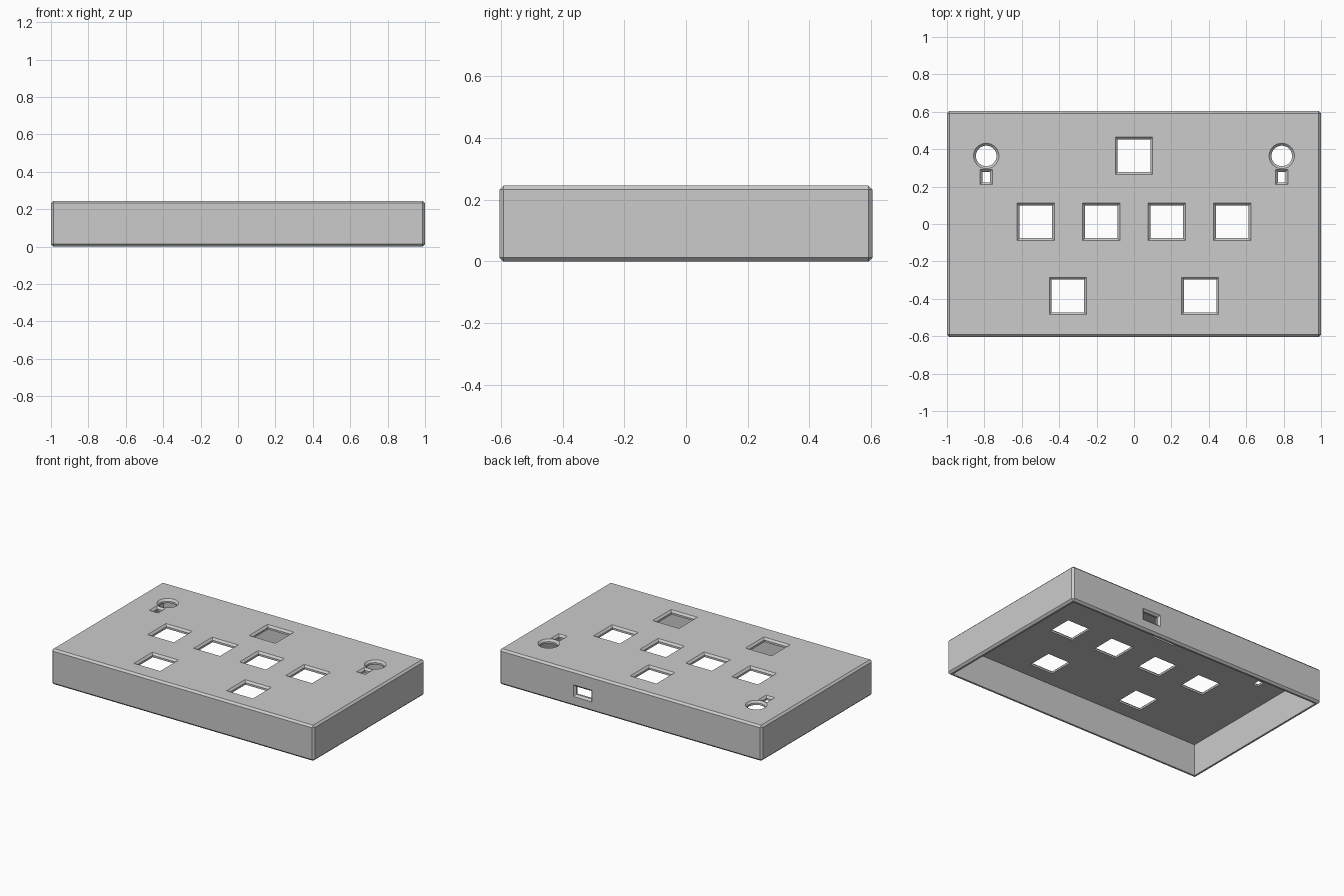
import bpy, bmesh, math
from mathutils import Matrix, Vector

old = bpy.data.objects.get("Cube")
if old:
    bpy.data.objects.remove(old, do_unlink=True)

WIDTH, DEPTH, HEIGHT = 2.0, 1.21, 0.245
WALL, CHAMFER = 0.026, 0.013

grey = bpy.data.materials.new("plain_grey")
grey.use_nodes = True
grey.diffuse_color = (0.6, 0.6, 0.6, 1)
grey.node_tree.nodes["Principled BSDF"].inputs["Base Color"].default_value = (0.6, 0.6, 0.6, 1)


def make_object(name, bm):
    bmesh.ops.recalc_face_normals(bm, faces=bm.faces)
    mesh = bpy.data.meshes.new(name)
    bm.to_mesh(mesh)
    bm.free()
    mesh.materials.append(grey)
    obj = bpy.data.objects.new(name, mesh)
    bpy.context.collection.objects.link(obj)
    return obj


def add_box(bm, size, centre):
    matrix = Matrix.Translation(centre) @ Matrix.Diagonal((*size, 1))
    bmesh.ops.create_cube(bm, size=1, matrix=matrix)


def rectangle(w, h):
    return lambda grow: [Vector((sx * (w / 2 + grow), sy * (h / 2 + grow)))
                         for sx, sy in ((-1, -1), (1, -1), (1, 1), (-1, 1))]


def circle(radius, sides=32):
    return lambda grow: [Vector((math.cos(a), math.sin(a))) * (radius + grow)
                         for a in (math.tau * i / sides for i in range(sides))]


def add_hole(bm, outline, matrix):
    """Straight hole with a chamfered lip; local z = 0 is the outer surface."""
    rings = []
    for z, grow in ((-0.06, -CHAMFER), (-CHAMFER, -CHAMFER), (0, 0), (0.02, 0)):
        rings.append([bm.verts.new(matrix @ p.to_3d().xyz + matrix.to_3x3() @ Vector((0, 0, z)))
                      for p in outline(grow)])
    count = len(rings[0])
    for low, high in zip(rings, rings[1:]):
        for i in range(count):
            j = (i + 1) % count
            bm.faces.new((low[i], low[j], high[j], high[i]))
    bm.faces.new(rings[0][::-1])
    bm.faces.new(rings[-1])


def cut(target, cutter):
    mod = target.modifiers.new(cutter.name, "BOOLEAN")
    mod.operation = "DIFFERENCE"
    mod.solver = "EXACT"
    mod.object = cutter
    cutter.hide_render = True
    cutter.hide_viewport = True


# Outer case with chamfered edges
bm = bmesh.new()
add_box(bm, (WIDTH, DEPTH, HEIGHT), (0, 0, HEIGHT / 2))
bmesh.ops.bevel(bm, geom=bm.edges[:], offset=CHAMFER, segments=1, affect="EDGES")
case = make_object("case", bm)

# Open underside
bm = bmesh.new()
inner_height = HEIGHT - WALL + 0.1
add_box(bm, (WIDTH - 2 * WALL, DEPTH - 2 * WALL, inner_height),
        (0, 0, HEIGHT - WALL - inner_height / 2))
hollow = make_object("hollow_cutter", bm)

# Square button openings, keyhole mounts and the rear port
bm = bmesh.new()
buttons = [(0, 0.364), (-0.353, -0.385), (0.353, -0.385)]
buttons += [(x, 0.011) for x in (-0.526, -0.175, 0.175, 0.526)]
for x, y in buttons:
    add_hole(bm, rectangle(0.2, 0.2), Matrix.Translation((x, y, HEIGHT)))
for side in (-1, 1):
    add_hole(bm, circle(0.068), Matrix.Translation((side * 0.79, 0.364, HEIGHT)))
    add_hole(bm, rectangle(0.066, 0.082), Matrix.Translation((side * 0.79, 0.251, HEIGHT)))
add_hole(bm, rectangle(0.14, 0.08),
         Matrix.Translation((0.364, DEPTH / 2, 0.108)) @ Matrix.Rotation(-math.pi / 2, 4, "X"))
openings = make_object("opening_cutter", bm)

cut(case, hollow)
cut(case, openings)

# Bake the cuts and drop the cutters
bpy.context.view_layer.update()
evaluated = case.evaluated_get(bpy.context.evaluated_depsgraph_get())
result = bpy.data.meshes.new_from_object(evaluated)
case.modifiers.clear()
case.data = result
for cutter in (hollow, openings):
    bpy.data.objects.remove(cutter, do_unlink=True)
